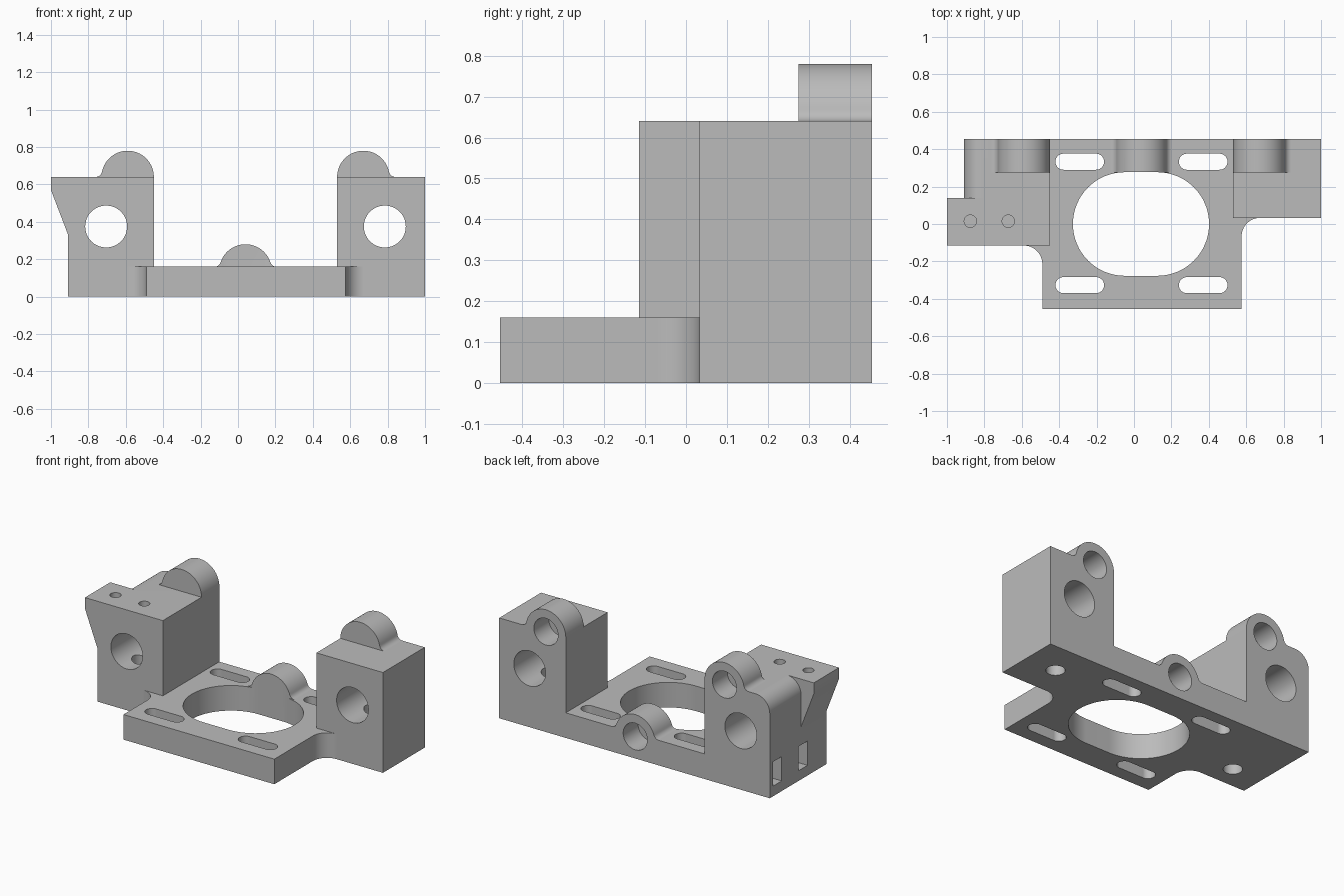
import bpy, bmesh
from math import sin, cos, radians, degrees, atan2, sqrt

cube = bpy.data.objects.get("Cube")
if cube:
    bpy.data.objects.remove(cube, do_unlink=True)

grey = bpy.data.materials.new("plain grey")
grey.use_nodes = True
colour = (0.5, 0.5, 0.5, 1)
grey.diffuse_color = colour
grey.node_tree.nodes["Principled BSDF"].inputs["Base Color"].default_value = colour

BACK, TOP, PLATE = 0.455, 0.64, 0.16


def arc(cx, cy, r, start, end, steps=16):
    angles = [radians(start + (end - start) * i / steps) for i in range(steps + 1)]
    return [(cx + r * cos(a), cy + r * sin(a)) for a in angles]


def rect(x0, x1, y0, y1):
    return [(x0, y0), (x1, y0), (x1, y1), (x0, y1)]


def circle(cx, cy, r):
    return arc(cx, cy, r, 0, 360, 64)[:-1]


def slot(cx, cy, half, r):
    return arc(cx + half, cy, r, -90, 90, 32) + arc(cx - half, cy, r, 90, 270, 32)


def prism(name, outline, axis, start, end):
    """Extrude a flat outline along an axis between two positions."""
    place = {"X": lambda u, v: (start, u, v),
             "Y": lambda u, v: (u, start, v),
             "Z": lambda u, v: (u, v, start)}[axis]
    bm = bmesh.new()
    face = bm.faces.new([bm.verts.new(place(u, v)) for u, v in outline])
    moved = bmesh.ops.extrude_face_region(bm, geom=[face])["geom"]
    shift = [(end - start) * (axis == a) for a in "XYZ"]
    bmesh.ops.translate(bm, vec=shift, verts=[g for g in moved if isinstance(g, bmesh.types.BMVert)])
    bmesh.ops.recalc_face_normals(bm, faces=bm.faces)
    mesh = bpy.data.meshes.new(name)
    bm.to_mesh(mesh)
    bm.free()
    mesh.materials.append(grey)
    obj = bpy.data.objects.new(name, mesh)
    bpy.context.collection.objects.link(obj)
    return obj


def boss_side(cx, cz, top, side, blended, r=0.14, f=0.035):
    """One half of a boss outline, from its crown down into the body."""
    if blended:
        rise = top - cz + f
        dx = sqrt((r + f) ** 2 - rise ** 2)
        t = degrees(atan2(rise, dx))
        pts = arc(0, cz, r, 90, t, 20) + arc(dx, top + f, f, 180 + t, 270, 8)[1:]
    else:
        pts = arc(0, cz, r, 90, 0, 20)
    pts.append((pts[-1][0], top - 0.1))
    return [(cx + side * x, z) for x, z in pts]


def boss(name, cx, cz, top, blend_left, blend_right):
    outline = boss_side(cx, cz, top, 1, blend_left)
    outline += boss_side(cx, cz, top, -1, blend_right)[:0:-1]
    return prism(name, outline, "Y", 0.275, BACK)


# Base plate with concave corner blends
outline = [(-0.49, -BACK), (0.575, -BACK)]
outline += arc(0.675, -0.067, 0.1, 180, 90)
outline += [(0.675, BACK), (-0.59, BACK)]
outline += arc(-0.59, -0.215, 0.1, 90, 0)
body = prism("mount_body", outline, "Z", 0, PLATE)

# Towers, overhanging ledge and bosses
right_rear = [(-0.45, 0), (-0.45, TOP)] + arc(-0.81, TOP - 0.1, 0.1, 90, 180) + [(-0.91, 0)]
right_front = [(-0.45, 0), (-0.45, TOP), (-1, TOP), (-1, 0.57), (-0.91, 0.335), (-0.91, 0)]
parts = [
    prism("left_tower", rect(0.53, 1, 0, TOP), "Y", 0.033, BACK),
    prism("right_tower_rear", right_rear, "Y", 0.1, BACK),
    prism("right_tower_ledge", right_front, "Y", -0.115, 0.14),
    boss("left_boss", 0.67, TOP, TOP, True, False),
    boss("right_boss", -0.59, TOP, TOP, False, True),
    boss("middle_boss", 0.04, 0.14, PLATE, True, True),
]

# Central opening and the four mounting slots
cutters = [prism("opening_cutter", slot(0.0375, 0, 0.087, 0.277), "Z", -0.1, 0.3)]
for x in (-0.29, 0.37):
    for y in (-0.327, 0.333):
        cutters.append(prism("slot_cutter", slot(x, y, 0.087, 0.043), "Z", -0.1, 0.3))

# Rod holes through the towers, each with a screw hole from below
for x, y in ((-0.705, 0.031), (0.785, 0.243)):
    cutters.append(prism("rod_cutter", circle(x, 0.375, 0.112), "Y", -0.3, 0.6))
    cutters.append(prism("screw_cutter", circle(x, y, 0.055), "Z", -0.1, 0.375))

# Blind holes in the bosses
for x, z in ((0.67, TOP), (-0.59, TOP), (0.04, 0.14)):
    cutters.append(prism("boss_cutter", circle(x, z, 0.085), "Y", 0.305, 0.6))

# Small holes in the ledge and square pockets in the outer side
for x in (-0.875, -0.672):
    cutters.append(prism("ledge_cutter", circle(x, 0.015, 0.033), "Z", 0.5, 0.8))
for y in (0.075, 0.335):
    cutters.append(prism("pocket_cutter", rect(y, y + 0.09, 0.065, 0.22), "X", -1.1, -0.78))

# Combine everything into one solid
for helpers, operation in ((parts, "UNION"), (cutters, "DIFFERENCE")):
    for helper in helpers:
        helper.hide_render = True
        mod = body.modifiers.new(helper.name, "BOOLEAN")
        mod.operation, mod.solver, mod.object = operation, "EXACT", helper
solid = bpy.data.meshes.new_from_object(body.evaluated_get(bpy.context.evaluated_depsgraph_get()))
body.modifiers.clear()
body.data = solid
for helper in parts + cutters:
    bpy.data.objects.remove(helper, do_unlink=True)

# Smooth curves with crisp edges
bpy.ops.object.select_all(action="DESELECT")
body.select_set(True)
bpy.context.view_layer.objects.active = body
bpy.ops.object.shade_smooth_by_angle(angle=radians(30))
body.modifiers.new("even_shading", "WEIGHTED_NORMAL").keep_sharp = True
